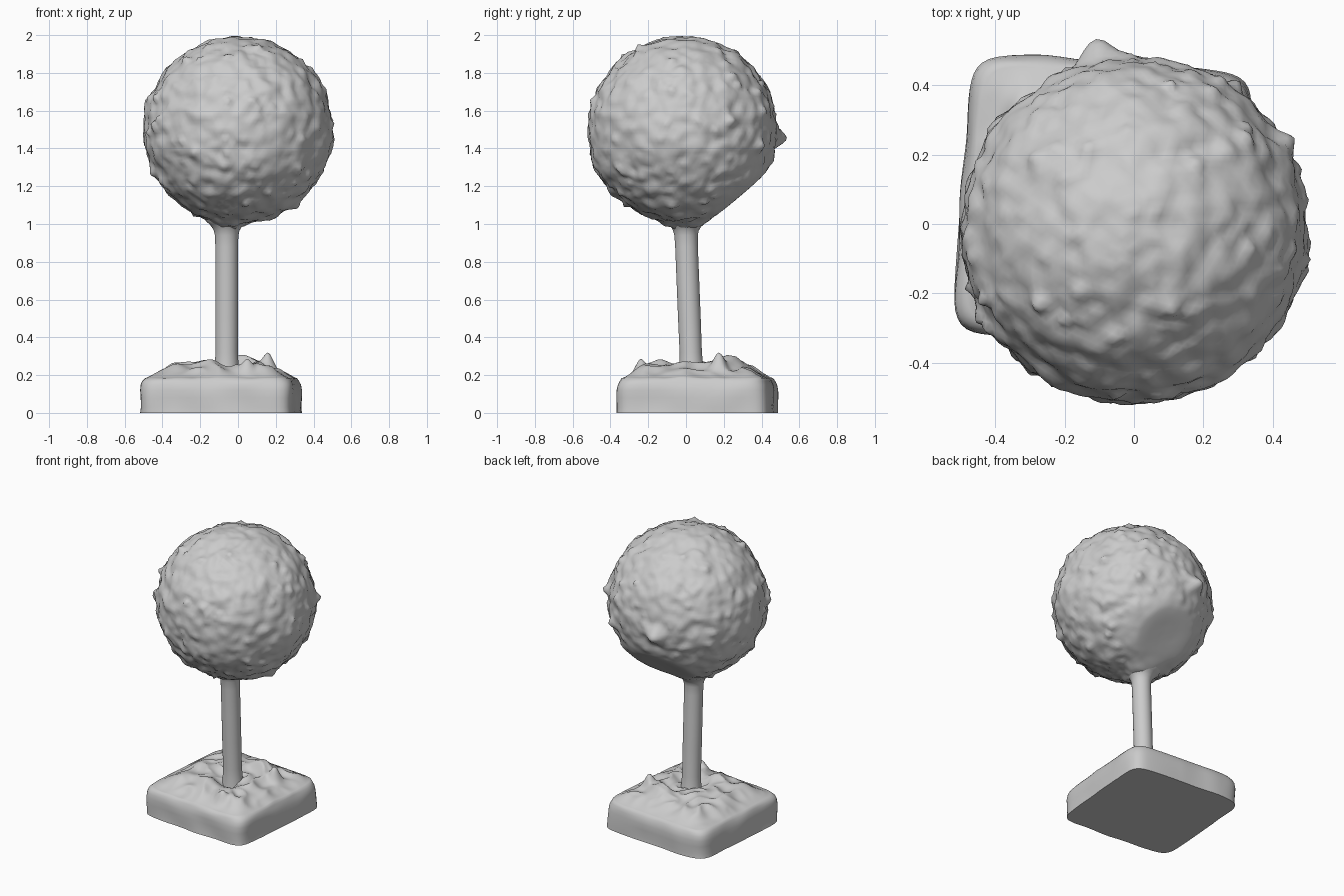
import bpy, bmesh, math, random
from mathutils import Vector, noise

if "Cube" in bpy.data.objects:
    bpy.data.objects.remove(bpy.data.objects["Cube"])

random.seed(7)


def finish(name, bm):
    bmesh.ops.recalc_face_normals(bm, faces=bm.faces[:])
    mesh = bpy.data.meshes.new(name)
    bm.to_mesh(mesh)
    bm.free()
    obj = bpy.data.objects.new(name, mesh)
    bpy.context.collection.objects.link(obj)
    bpy.ops.object.select_all(action='DESELECT')
    obj.select_set(True)
    bpy.context.view_layer.objects.active = obj
    bpy.ops.object.shade_smooth_by_angle(angle=math.radians(65))
    return obj


def bridge(bm, rings):
    for a, b in zip(rings, rings[1:]):
        n = len(a)
        for i in range(n):
            bm.faces.new((a[i], a[(i + 1) % n], b[(i + 1) % n], b[i]))


def smooth(t):
    t = max(0.0, min(1.0, t))
    return t * t * (3 - 2 * t)


# Foliage ball: clay-like lumps, small spikes, smoothed and flattened at the
# lower back, pulled down into a short fillet where the trunk enters
C = Vector((0, -0.02, 1.498))
R = 0.494
flat_dir = Vector((-0.05, 0.65, -0.76)).normalized()
spikes = [(Vector(p).normalized(), h, w) for p, h, w in (
    ((-0.2, 0.98, -0.08), 0.06, 0.1),
    ((0.85, 0.5, 0.1), 0.035, 0.06),
    ((0.6, -0.1, -0.8), 0.03, 0.06))]
for _ in range(110):
    d = Vector([random.gauss(0, 1) for _ in range(3)]).normalized()
    if d.z < 0.9:
        spikes.append((d, random.uniform(0.008, 0.026), random.uniform(0.025, 0.055)))

bm = bmesh.new()
bmesh.ops.create_icosphere(bm, subdivisions=6, radius=1)
for v in bm.verts:
    d = v.co.normalized()
    n = 0.013 * noise.noise(d * 4) + 0.013 * noise.noise(d * 8)
    n += 0.007 * noise.noise(d * 15) * (0.5 + abs(noise.noise(d * 3)))
    for s, h, w in spikes:
        q = (d - s).length / w
        if q < 3:
            n += h * math.exp(-q * q)
    k = d.dot(flat_dir)
    n *= 1 - 0.8 * smooth((k - 0.76) / 0.17)
    r = R + n
    if k > 0.1:
        cap = 0.452 / k
        t = smooth(0.5 + (r - cap) / 0.12)
        r = r * (1 - t) + min(r, cap) * t
    v.co = C + Vector((d.x * 1.012, d.y * 1.012, d.z)) * r
    # neck
    off = math.hypot(v.co.x + 0.06, v.co.y - 0.005)
    if d.z < -0.5 and off < 0.17:
        v.co.z -= 0.03 * smooth((0.17 - off) / 0.13)
finish("foliage_ball", bm)

# Trunk: leaning rod with a small flare sunk into the foliage
bm = bmesh.new()
rings = []
for z, r in ((0.19, 0.072), (0.25, 0.063), (0.32, 0.059), (0.5, 0.06), (0.7, 0.06),
             (0.88, 0.06), (0.94, 0.062), (0.965, 0.068), (0.985, 0.079), (1.0, 0.093),
             (1.015, 0.11), (1.04, 0.12), (1.12, 0.05)):
    cy = 0.028 - 0.03 * (z - 0.25) / 0.75 + 0.25 * max(0, r - 0.07)
    rings.append([bm.verts.new((-0.06 + r * math.cos(a), cy + r * math.sin(a), z))
                  for a in (math.tau * i / 32 for i in range(32))])
bridge(bm, rings)
bm.faces.new(rings[0])
bm.faces.new(rings[-1])
finish("trunk", bm)

# Base block: rounded square, slightly turned, with lumpy soil on top
N, HALF, TURN = 160, 0.409, math.radians(-4.5)
peaks = ((0.16, 0.17, 0.07, 0.035), (0.05, -0.24, 0.07, 0.035), (-0.2, 0.18, 0.03, 0.07),
         (0.22, -0.02, 0.02, 0.06), (-0.15, -0.12, 0.03, 0.06), (0.02, 0.22, 0.03, 0.07),
         (-0.02, -0.03, -0.03, 0.08))


def outline(a):
    c, s = math.cos(a), math.sin(a)
    r = HALF / (abs(c) ** 9 + abs(s) ** 9) ** (1 / 9)
    return r * math.cos(a + TURN), r * math.sin(a + TURN)


def soil(x, y, s):
    p = Vector((x, y, 0))
    t = smooth((1 - s) / 0.42)
    h = 0.179 + 0.066 * t
    h += t * (0.035 * noise.noise(p * 6) + 0.045 * (0.3 - abs(noise.noise(p * 9))))
    for px, py, a, w in peaks:
        h += a * math.exp(-((x - px) ** 2 + (y - py) ** 2) / w ** 2)
    return h


bm = bmesh.new()
profile = [(1.0, 0.0), (0.994, 0.03), (0.996, 0.08), (0.996, 0.12), (0.986, 0.15), (0.967, 0.168)]
steps = [0.94 - 0.92 * i / 44 for i in range(45)]
rings = []
for s, z in profile + [(s, None) for s in steps]:
    ring = []
    for i in range(N):
        ox, oy = outline(math.tau * i / N)
        x, y = -0.09 + ox * s, 0.06 + oy * s
        if z is None:
            h = soil(x, y, s)
        else:
            w = 1 + 0.02 * noise.noise(Vector((x * 6, y * 6, z * 8)))
            x, y, h = -0.09 + ox * s * w, 0.06 + oy * s * w, z
        ring.append(bm.verts.new((x, y, h)))
    rings.append(ring)
bridge(bm, rings)
bm.faces.new(rings[0])
bm.faces.new(rings[-1])
finish("base_block", bm)
